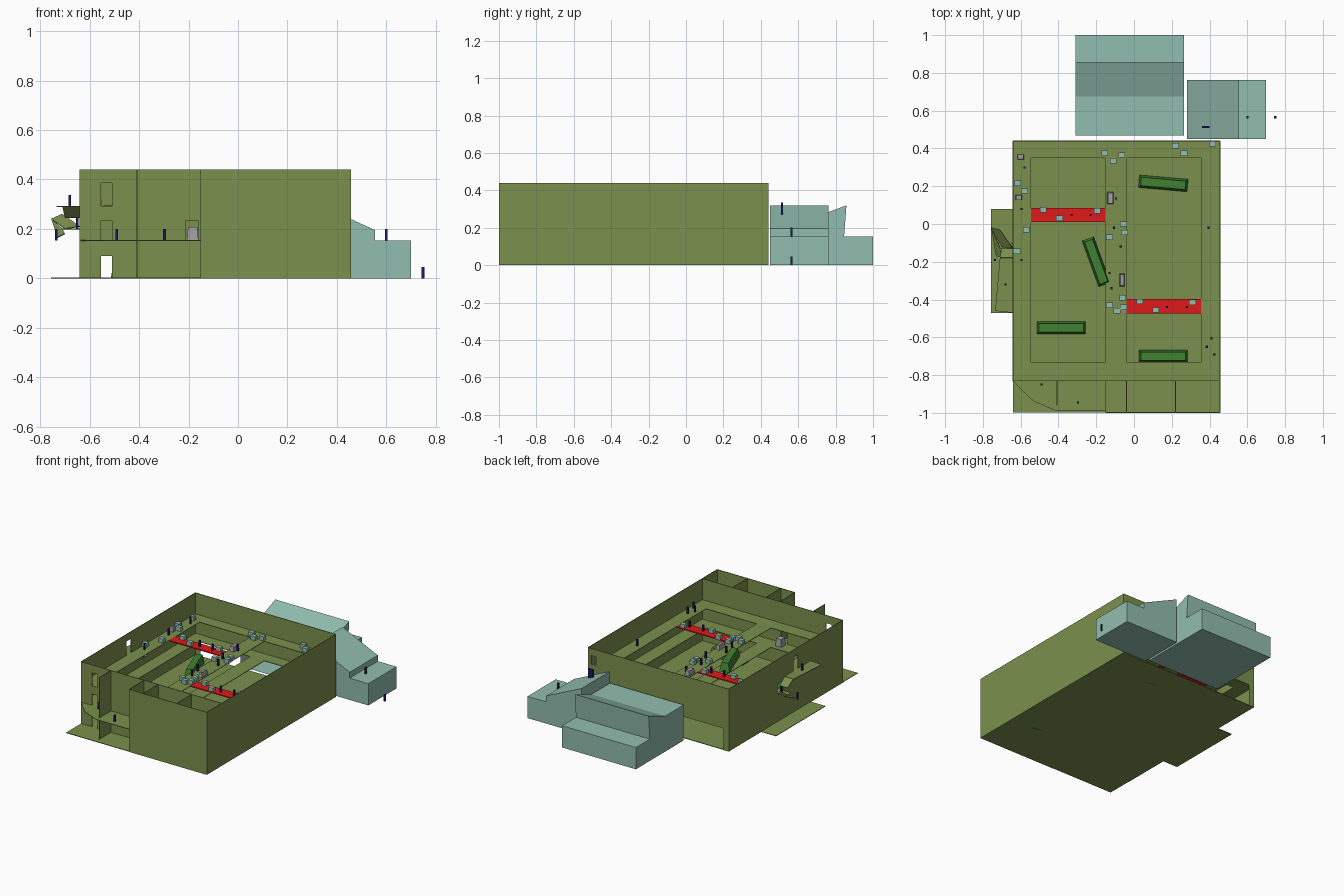
import bpy, bmesh, math
from mathutils import Matrix, Vector

if "Cube" in bpy.data.objects:
    bpy.data.objects.remove(bpy.data.objects["Cube"])


def mat(name, c):
    m = bpy.data.materials.new(name)
    m.diffuse_color = (*c, 1)
    m.use_nodes = True
    m.node_tree.nodes["Principled BSDF"].inputs["Base Color"].default_value = m.diffuse_color
    return m


OLIVE = mat("olive", (0.20, 0.28, 0.075))
TEAL = mat("teal", (0.29, 0.51, 0.43))
RED = mat("red", (0.75, 0.01, 0.01))
GREEN = mat("green", (0.05, 0.22, 0.03))
NAVY = mat("navy", (0.01, 0.01, 0.13))
GREY = mat("grey", (0.36, 0.35, 0.38))


def finish(name, bm, m, thick=0):
    bmesh.ops.recalc_face_normals(bm, faces=bm.faces[:])
    me = bpy.data.meshes.new(name)
    bm.to_mesh(me)
    bm.free()
    ob = bpy.data.objects.new(name, me)
    bpy.context.collection.objects.link(ob)
    me.materials.append(m)
    if thick:
        s = ob.modifiers.new("thickness", 'SOLIDIFY')
        s.thickness = thick
        s.offset = 0
    return ob


def panel(name, place, u0, u1, v0, v1, holes=(), m=OLIVE):
    """Rectangle with rectangular openings (a, b, c, d) = u from a to b, v from c to d."""
    us = sorted({u0, u1, *[h[0] for h in holes], *[h[1] for h in holes]})
    vs = sorted({v0, v1, *[h[2] for h in holes], *[h[3] for h in holes]})
    bm = bmesh.new()
    for a, b in zip(us, us[1:]):
        for c, d in zip(vs, vs[1:]):
            cu, cv = (a + b) / 2, (c + d) / 2
            if any(h[0] < cu < h[1] and h[2] < cv < h[3] for h in holes):
                continue
            bm.faces.new([bm.verts.new(place(*p)) for p in ((a, c), (b, c), (b, d), (a, d))])
    bmesh.ops.remove_doubles(bm, verts=bm.verts[:], dist=1e-4)
    return finish(name, bm, m, 0.004)


def prism(name, pts, place, a, b, m, open_last=False):
    """Extrude a profile from a to b; the closing side can be left open."""
    bm = bmesh.new()
    A = [bm.verts.new(place(*p, a)) for p in pts]
    B = [bm.verts.new(place(*p, b)) for p in pts]
    n = len(pts)
    bm.faces.new(A)
    bm.faces.new(B[::-1])
    for i in range(n - 1 if open_last else n):
        j = (i + 1) % n
        bm.faces.new((A[i], A[j], B[j], B[i]))
    return finish(name, bm, m)


def box(name, x, y, z, sx, sy, sz, m, rot=0, taper=1.0):
    """Box standing on z, with optional turn and narrower top."""
    bm = bmesh.new()
    bmesh.ops.create_cube(bm, size=1)
    for v in bm.verts:
        top = v.co.z > 0
        inset = (1 - taper) * sy if top else 0
        v.co = Vector((v.co.x * (sx - inset), v.co.y * (sy - inset), (v.co.z + 0.5) * sz))
    bm.transform(Matrix.Translation((x, y, z)) @ Matrix.Rotation(math.radians(rot), 4, 'Z'))
    return finish(name, bm, m)


def sheet(name, pts, m=OLIVE):
    bm = bmesh.new()
    bm.faces.new([bm.verts.new(p) for p in pts])
    return finish(name, bm, m, 0.004)


def at_x(x): return lambda u, v: (x, u, v)
def at_y(y): return lambda u, v: (u, y, v)
def at_z(z): return lambda u, v: (u, v, z)


XL, XR, YF, YM, YB, H, F1, F2 = -0.64, 0.455, -0.998, -0.83, 0.44, 0.44, 0.153, 0.29

# outer walls
panel("right_wall", at_x(XR), YF, YB, 0, H)
panel("left_wall", at_x(XL), YM, YB, 0, H, [(-0.33, -0.28, F2, 0.39), (-0.16, -0.10, 0.20, 0.27)])
panel("back_wall", at_y(YB), XL, XR, 0, H, [(-0.60, 0.265, 0, F1), (0.39, 0.43, 0.33, 0.39)])
panel("inner_front_wall", at_y(YM), XL, XR, 0, H,
      [(-0.555, -0.51, 0, 0.09), (-0.555, -0.51, F1, 0.235),
       (-0.555, -0.51, F2, 0.385), (-0.21, -0.16, F1, 0.235)])
panel("front_wall", at_y(YF), -0.15, XR, 0, H)
for i, x in enumerate((-0.15, -0.04, 0.22)):
    panel(f"front_room_partition_{i}", at_x(x), YF, YM, 0, H)
panel("porch_fin", at_x(-0.408), -0.96, YM, 0, H)

# floors with two wells
wells = [(-0.545, -0.15, -0.73, 0.35), (-0.04, 0.355, -0.73, 0.35)]
panel("ground_floor", at_z(0.002), XL, XR, YF, YB)
panel("side_ground", at_z(0.002), -0.757, XL, -0.47, 0.08)
for i, z in enumerate((F1, F2)):
    panel(f"gallery_floor_{i}", at_z(z), XL, XR, YM, YB, wells)
    panel(f"front_room_floor_{i}", at_z(z), -0.15, XR, YF, YM)

# rounded front balcony
sheet("front_balcony", [(XL, YM, F1), (-0.59, -0.885, F1), (-0.53, -0.94, F1),
                        (-0.41, -0.99, F1), (-0.15, -0.99, F1), (-0.15, YM, F1)])

# side landing and winding ramp
sheet("side_landing", [(XL, -0.18, F2), (-0.71, -0.18, F2), (-0.735, -0.46, F2), (XL, -0.47, F2)])
sheet("landing_brace", [(XL, -0.18, F2), (-0.71, -0.18, F2), (-0.70, -0.13, 0.245), (XL, -0.13, 0.245)])
sheet("ramp_middle", [(XL, -0.16, 0.20), (XL, -0.10, 0.20), (-0.71, -0.13, 0.20), (-0.70, -0.16, 0.20)])
sheet("ramp_lower", [(-0.71, -0.12, 0.20), (-0.755, -0.02, 0.24), (-0.73, -0.17, 0.165), (-0.70, -0.17, 0.18)])
sheet("ramp_rail", [(-0.755, -0.02, 0.24), (-0.71, -0.03, 0.26), (XL, -0.13, 0.21), (-0.70, -0.12, 0.20)])

# red bridges
box("left_bridge", -0.3475, 0.048, F2 - 0.004, 0.395, 0.075, 0.008, RED)
box("right_bridge", 0.1575, -0.435, F2 - 0.004, 0.395, 0.075, 0.008, RED)

# rear annexes
prism("rear_annex", [(0.468, 0.25), (0.675, 0.25), (0.858, 0.32), (0.845, F1), (1, F1), (1, 0), (0.468, 0)],
      lambda u, v, w: (w, u, v), -0.31, 0.265, TEAL, open_last=True)
prism("corner_annex", [(0.28, 0.32), (0.555, 0.195), (0.555, F1), (0.70, F1), (0.70, 0), (0.28, 0)],
      lambda u, v, w: (u, w, v), 0.45, 0.763, TEAL)

# long green containers, one hoisted
for i, (x, y, z, r) in enumerate([(0.155, 0.215, 0, -5), (-0.20, -0.20, 0.255, -70),
                                  (-0.385, -0.55, 0, 0), (0.155, -0.70, 0, 0)]):
    box(f"container_{i}", x, y, z, 0.26, 0.068, 0.06, GREEN, r, 0.65)

# crates on the top gallery
for i, (x, y) in enumerate([(-0.155, 0.375), (-0.11, 0.335), (-0.065, 0.365), (0.22, 0.415), (0.265, 0.375),
                            (0.415, 0.425), (-0.615, 0.215), (-0.58, 0.175), (-0.48, 0.075), (-0.395, 0.03),
                            (-0.195, 0.07), (-0.57, -0.03), (-0.62, -0.145), (-0.055, 0.0), (-0.05, -0.045),
                            (-0.13, -0.07), (-0.06, -0.39), (-0.13, -0.43), (-0.055, -0.44), (-0.09, -0.46),
                            (0.03, -0.41), (0.115, -0.455), (0.31, -0.415)]):
    box(f"crate_{i}", x, y, F2, 0.036, 0.028, 0.03, TEAL)

# grey machines
for i, (x, y, z, sx, sy, sz) in enumerate([(-0.125, 0.137, F2, 0.035, 0.065, 0.035),
                                           (-0.063, -0.297, F2, 0.028, 0.07, 0.035),
                                           (-0.60, 0.355, F2, 0.034, 0.028, 0.03),
                                           (-0.61, 0.14, F2, 0.034, 0.028, 0.03),
                                           (-0.183, -0.79, F1, 0.046, 0.05, 0.055)]):
    box(f"machine_{i}", x, y, z, sx, sy, sz, GREY, 0, 0.85)

# standing markers
marks = {F2: [(-0.58, 0.30), (-0.595, 0.08), (-0.595, -0.19), (-0.33, 0.048), (-0.23, 0.048), (-0.095, 0.135),
              (-0.105, -0.02), (-0.07, -0.12), (-0.13, -0.26), (-0.12, -0.34), (0.175, -0.44), (0.28, -0.44),
              (0.395, -0.02), (0.41, -0.605), (0.385, -0.65), (0.425, -0.69), (-0.68, -0.32)],
         F1: [(-0.49, -0.85), (-0.297, -0.945), (-0.735, -0.19), (0.60, 0.565)],
         0.20: [(-0.65, -0.13)], 0: [(0.748, 0.565)]}
for z, pts in marks.items():
    for i, (x, y) in enumerate(pts):
        box(f"marker_{int(z * 100)}_{i}", x, y, z, 0.011, 0.011, 0.047, NAVY)
box("annex_roof_marker", 0.38, 0.513, 0.27, 0.04, 0.012, 0.065, NAVY)
